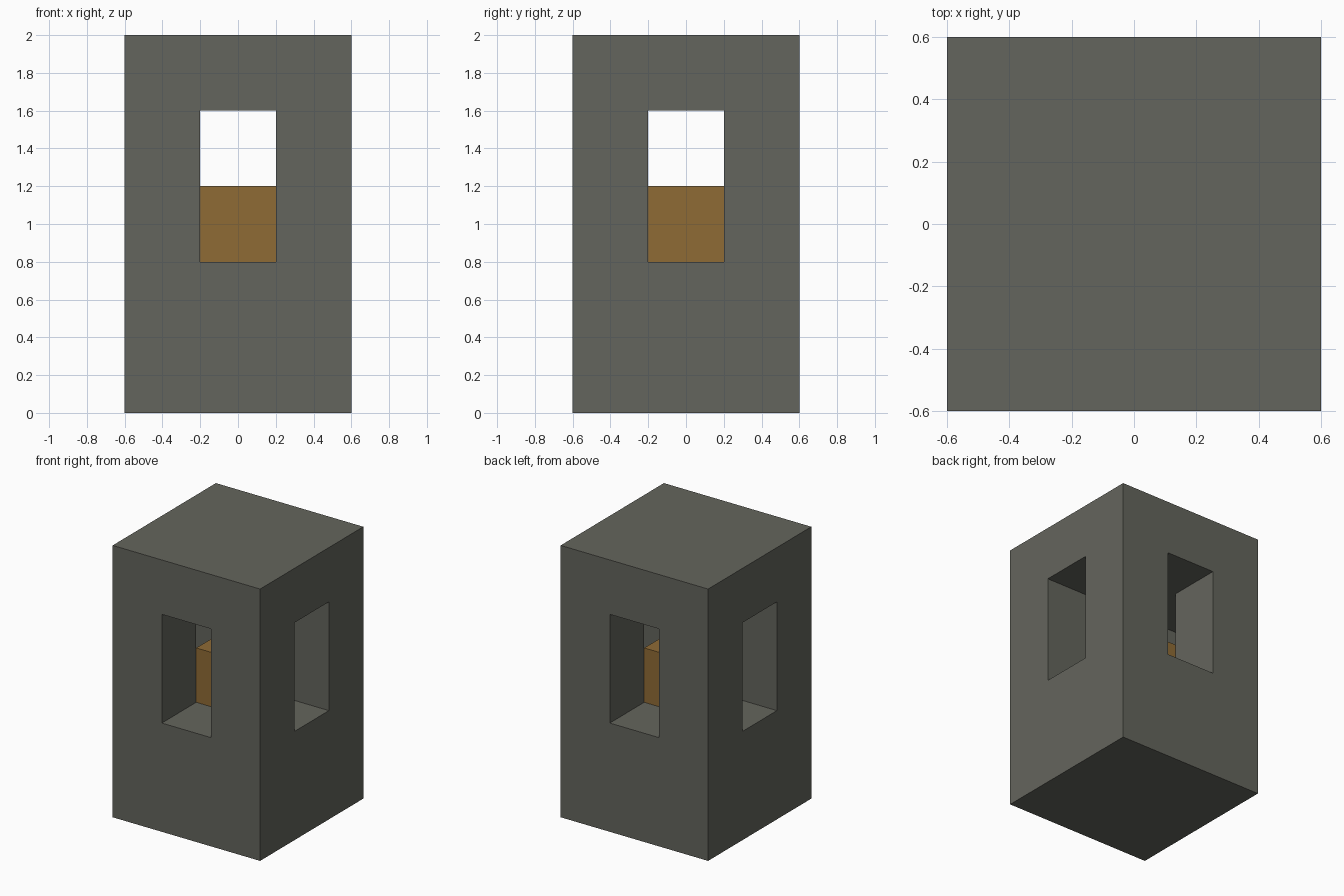
import bpy
import bmesh
from mathutils import Vector

default = bpy.data.objects.get("Cube")
if default:
    bpy.data.objects.remove(default, do_unlink=True)

WIDTH, HEIGHT = 1.2, 2.0
OPENING = 0.4            # width of each window tunnel
SILL, LINTEL = 0.8, 1.6  # bottom and top of the windows


def flat_material(name, color):
    mat = bpy.data.materials.new(name)
    mat.use_nodes = True
    mat.diffuse_color = color
    mat.node_tree.nodes["Principled BSDF"].inputs["Base Color"].default_value = color
    return mat


def prism(name, outline, bottom, top, mat):
    """Extrude a flat outline from bottom to top."""
    bm = bmesh.new()
    base = bm.faces.new([bm.verts.new((x, y, bottom)) for x, y in outline])
    result = bmesh.ops.extrude_face_region(bm, geom=[base], use_keep_orig=True)
    raised = [v for v in result["geom"] if isinstance(v, bmesh.types.BMVert)]
    bmesh.ops.translate(bm, verts=raised, vec=Vector((0, 0, top - bottom)))
    bmesh.ops.recalc_face_normals(bm, faces=bm.faces)
    mesh = bpy.data.meshes.new(name)
    bm.to_mesh(mesh)
    bm.free()
    mesh.materials.append(mat)
    obj = bpy.data.objects.new(name, mesh)
    bpy.context.collection.objects.link(obj)
    return obj


def square(size):
    h = size / 2
    return [(-h, -h), (h, -h), (h, h), (-h, h)]


def cross(size, reach):
    """Plus-shaped outline, one arm per quarter turn."""
    h = size / 2
    points = []
    x, y = Vector((1, 0)), Vector((0, 1))
    for _ in range(4):
        points += [x * reach - y * h, x * reach + y * h, x * h + y * h]
        x, y = y, -x
    return points


stone = flat_material("dark stone grey", (0.127, 0.130, 0.109, 1))
amber = flat_material("amber brown", (0.275, 0.147, 0.036, 1))

# Tower with a window tunnel running through each pair of opposite sides
tower = prism("tower", square(WIDTH), 0, HEIGHT, stone)
cutter = prism("window_cutter", cross(OPENING, WIDTH), SILL, LINTEL, stone)
cutter.hide_render = True
cut = tower.modifiers.new("windows", 'BOOLEAN')
cut.operation = 'DIFFERENCE'
cut.solver = 'EXACT'
cut.object = cutter
bpy.context.view_layer.objects.active = tower
bpy.ops.object.modifier_apply(modifier=cut.name)
bpy.data.objects.remove(cutter, do_unlink=True)

# Block standing where the tunnels meet
prism("centre_block", square(OPENING), SILL, SILL + OPENING, amber)
